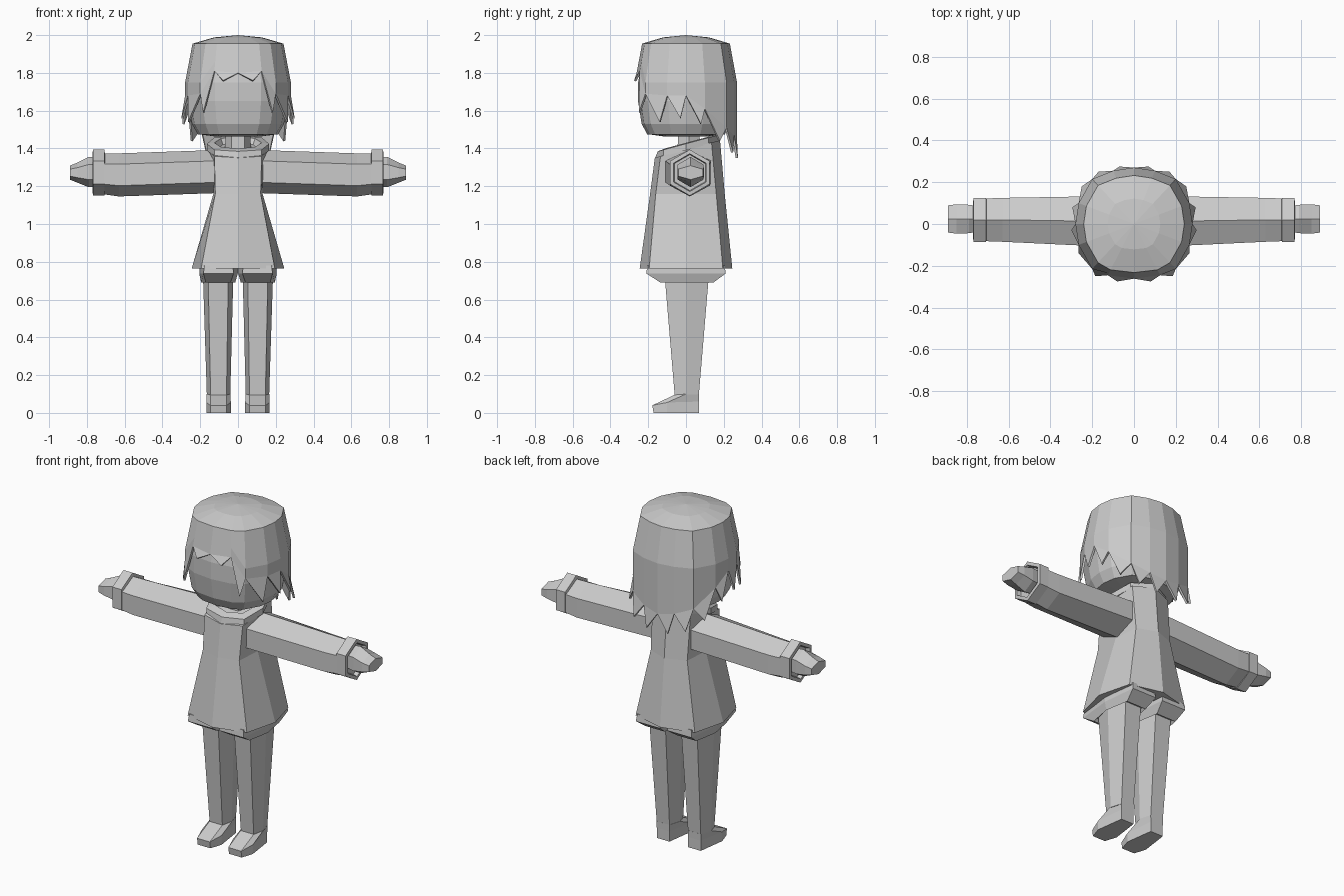
import bpy, bmesh, math

cube = bpy.data.objects.get("Cube")
if cube:
    bpy.data.objects.remove(cube, do_unlink=True)

GREY = (0.6, 0.6, 0.6, 1)
grey = bpy.data.materials.new("plain_grey")
grey.use_nodes = True
grey.diffuse_color = GREY
grey.node_tree.nodes["Principled BSDF"].inputs["Base Color"].default_value = GREY


def loft(name, rings, bottom=True, top=True, tip=None, fringe=()):
    """Skin a stack of rings; optional caps, pole point and fringe triangles."""
    bm = bmesh.new()
    rows = [[bm.verts.new(p) for p in ring] for ring in rings]
    n = len(rows[0])
    for low, high in zip(rows, rows[1:]):
        for i in range(n):
            j = (i + 1) % n
            bm.faces.new((low[i], low[j], high[j], high[i]))
    if bottom:
        bm.faces.new(rows[0][::-1])
    if tip:
        pole = bm.verts.new(tip)
        for i in range(n):
            bm.faces.new((rows[-1][i], rows[-1][(i + 1) % n], pole))
    elif top:
        bm.faces.new(rows[-1])
    for i, point in enumerate(fringe):
        bm.faces.new((bm.verts.new(point), rows[0][(i + 1) % n], rows[0][i]))
    if bottom:
        bmesh.ops.recalc_face_normals(bm, faces=bm.faces)
    mesh = bpy.data.meshes.new(name)
    bm.to_mesh(mesh)
    bm.free()
    mesh.materials.append(grey)
    obj = bpy.data.objects.new(name, mesh)
    bpy.context.collection.objects.link(obj)
    return obj


def mirrored(half):
    """Close a front-to-back half ring with its mirror image."""
    return half + [(-p[0], *p[1:]) for p in half[-2:0:-1]]


# Head and hair share one rounded-square outline, front to back
OUTLINE = [(0, -.27), (.13, -.255), (.2, -.215), (.265, -.1), (.28, 0),
           (.265, .1), (.2, .215), (.1, .255), (0, .27)]


def skull(z, s):
    return mirrored([(x * s, y * s, z) for x, y in OUTLINE])


def hair_scale(z):
    return .86 + .14 * min(1, (1.955 - z) / .2)


loft("head", [skull(1.475, .76), skull(1.53, .87), skull(1.65, .94),
              skull(1.75, .94), skull(1.93, .81)])
bottom_point = loft("chin", [skull(1.476, .759), skull(1.462, .4)])

# Hair shell with pointed locks hanging from its lower edge
notches = [1.80, 1.81, 1.69, 1.68, 1.68, 1.61, 1.51, 1.47, 1.45]
locks = [(.08, -.275, 1.76), (.185, -.25, 1.59), (.265, -.14, 1.54),
         (.3, -.03, 1.56), (.295, .08, 1.53), (.25, .18, 1.44),
         (.17, .25, 1.38), (.07, .275, 1.35)]


def hair_row(heights):
    return mirrored([(x * hair_scale(z), y * hair_scale(z), z)
                     for (x, y), z in zip(OUTLINE, heights)])


hair = loft("hair",
            [hair_row(notches),
             hair_row([max(1.75, z + .05) for z in notches]),
             skull(1.955, .86), skull(1.988, .45)],
            bottom=False, tip=(0, 0, 2),
            fringe=locks + [(-x, y, z) for x, y, z in locks[::-1]])
shell = hair.modifiers.new("thickness", "SOLIDIFY")
shell.thickness = .012
shell.offset = -1


# Neck
def hexagon(cx, cy, z, r):
    return [(cx + r * math.cos(k * math.pi / 3), cy + r * math.sin(k * math.pi / 3), z)
            for k in range(6)]


loft("neck", [hexagon(0, .015, 1.36, .07), hexagon(0, .015, 1.5, .065)])


# Flared smock, eight-sided
def octagon(side, corner_x, corner_y, front, back, height):
    half = [(0, -front), (corner_x, -corner_y), (side, 0), (corner_x, corner_y), (0, back)]
    return mirrored([(x, y, height(y)) for x, y in half])


def level(z):
    return lambda y: z


def tilted(lift):
    return lambda y: 1.41 + lift + .27 * y


loft("smock", [octagon(.245, .195, .195, .245, .245, level(.765)),
               octagon(.13, .12, .16, .19, .205, level(1.16)),
               octagon(.155, .125, .135, .165, .18, tilted(-.015))])

# Tilted collar with a sunken opening
loft("collar", [octagon(.165, .125, .12, .165, .18, tilted(-.02)),
                octagon(.165, .125, .12, .15, .175, tilted(.015)),
                octagon(.125, .09, .085, .11, .13, tilted(.02)),
                octagon(.105, .08, .075, .1, .11, tilted(-.01))])


# Paired parts
def sleeve_ring(side, x, cy, cz, ry, rz):
    ring = []
    for k in range(6):
        a = math.pi / 2 + k * math.pi / 3
        ring.append((side * x, cy + ry * math.cos(a) / math.cos(math.pi / 6),
                     cz + rz * math.sin(a)))
    return ring


def leg_ring(side, cx, half_x, flat_x, front, back, mid=0.0, z=(0, 0, 0)):
    """Six-sided ring: flat front and back, one point on each side."""
    zf, zm, zb = z
    ring = [(-flat_x, -front, zf), (flat_x, -front, zf), (half_x, mid, zm),
            (flat_x, back, zb), (-flat_x, back, zb), (-half_x, mid, zm)]
    return [(side * (cx + x), y, h) for x, y, h in ring]


for label, s in (("left", 1), ("right", -1)):
    loft(label + "_sleeve", [sleeve_ring(s, .1, .012, 1.278, .122, .114),
                             sleeve_ring(s, .63, .02, 1.26, .105, .114),
                             sleeve_ring(s, .71, .02, 1.265, .102, .108)])
    loft(label + "_cuff", [sleeve_ring(s, .705, .02, 1.272, .09, .105),
                           sleeve_ring(s, .708, .02, 1.272, .105, .122),
                           sleeve_ring(s, .768, .02, 1.272, .105, .122),
                           sleeve_ring(s, .77, .02, 1.272, .086, .1),
                           sleeve_ring(s, .745, .02, 1.272, .082, .095)])
    loft(label + "_hand", [sleeve_ring(s, .74, .024, 1.275, .06, .075),
                           sleeve_ring(s, .79, .024, 1.275, .068, .08),
                           sleeve_ring(s, .85, .024, 1.272, .07, .053),
                           sleeve_ring(s, .89, .024, 1.272, .065, .037)])
    loft(label + "_short", [leg_ring(s, .103, .102, .075, .205, .205, z=[.78] * 3),
                            leg_ring(s, .103, .102, .08, .21, .21, z=[.738] * 3),
                            leg_ring(s, .105, .09, .065, .135, .145, z=[.69] * 3),
                            leg_ring(s, .105, .082, .058, .12, .125, z=[.705] * 3)])
    loft(label + "_leg", [leg_ring(s, .103, .062, .042, .06, .068, z=[.095] * 3),
                          leg_ring(s, .105, .08, .053, .112, .12, z=[.715] * 3)])
    loft(label + "_foot", [leg_ring(s, .103, .065, .042, .172, .068, -.1),
                           leg_ring(s, .103, .065, .042, .178, .068, -.1, (.04, .055, .06)),
                           leg_ring(s, .103, .063, .043, .062, .069, 0, (.095, .1, .1))])
